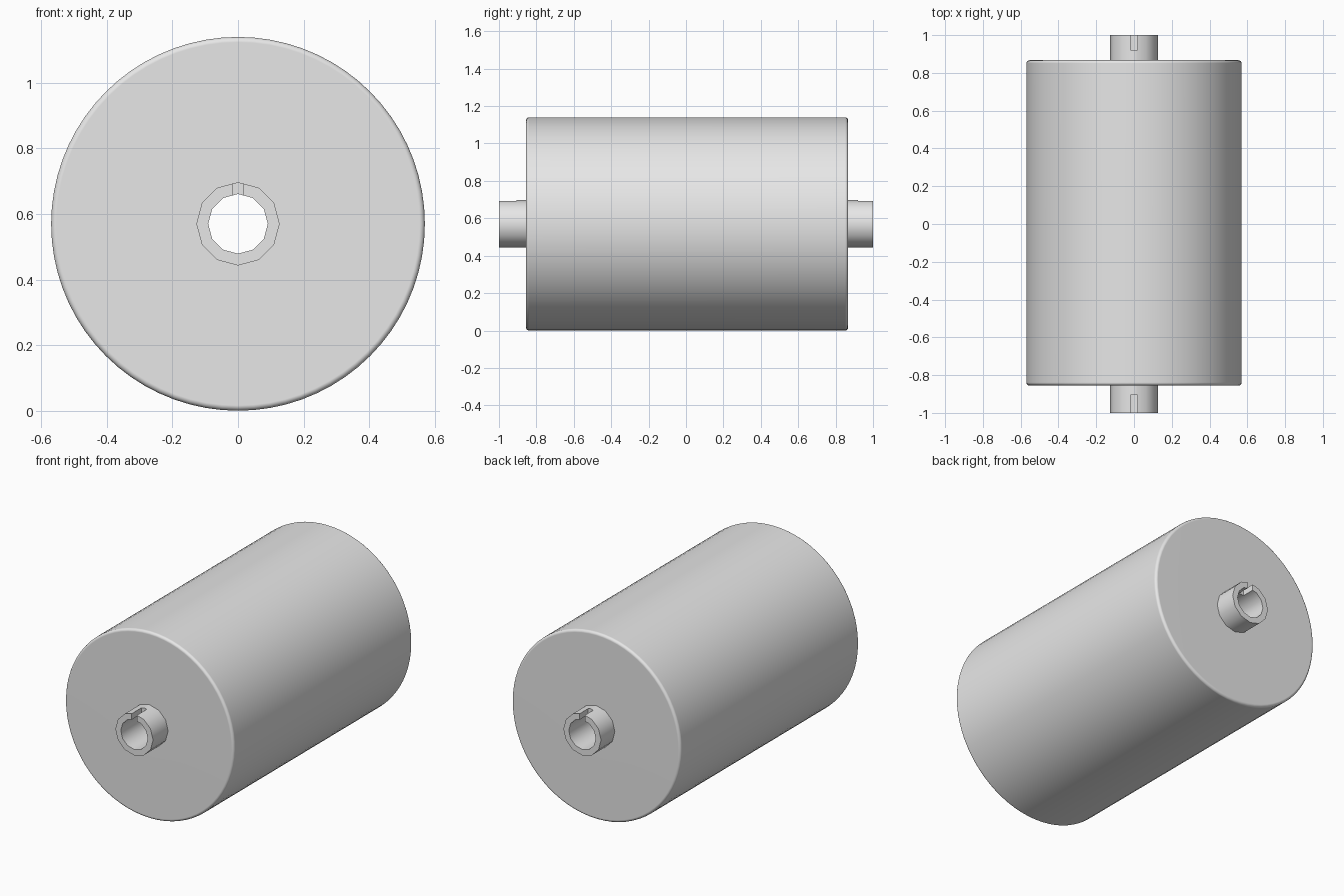
import bpy, bmesh, math

cube = bpy.data.objects.get("Cube")
if cube:
    bpy.data.objects.remove(cube, do_unlink=True)

AXIS_Z = 0.57            # height of the roller axis
RADIUS = 0.57
ROUND = 0.016            # rounding of the roller rims
FRONT, BACK = -0.855, 0.867
OUTER, BORE = 0.127, 0.091

grey = bpy.data.materials.new("plain grey")
grey.use_nodes = True
grey.diffuse_color = (0.8, 0.8, 0.8, 1)
grey.node_tree.nodes["Principled BSDF"].inputs["Base Color"].default_value = (0.8, 0.8, 0.8, 1)


def add_object(name, bm):
    bmesh.ops.recalc_face_normals(bm, faces=bm.faces)
    mesh = bpy.data.meshes.new(name)
    bm.to_mesh(mesh)
    bm.free()
    mesh.materials.append(grey)
    obj = bpy.data.objects.new(name, mesh)
    bpy.context.collection.objects.link(obj)
    return obj


def lathe(name, profile, sides):
    """Turn a closed (radius, y) profile around the roller axis."""
    bm = bmesh.new()
    rings = []
    for i in range(sides):
        a = math.tau * i / sides
        rings.append([bm.verts.new((r * math.cos(a), y, AXIS_Z + r * math.sin(a)))
                      for r, y in profile])
    n = len(profile)
    for i in range(sides):
        a, b = rings[i], rings[(i + 1) % sides]
        for j in range(n):
            k = (j + 1) % n
            bm.faces.new((a[j], a[k], b[k], b[j]))
    return add_object(name, bm)


def smooth(obj, degrees):
    bpy.ops.object.select_all(action='DESELECT')
    obj.select_set(True)
    bpy.context.view_layer.objects.active = obj
    bpy.ops.object.shade_smooth_by_angle(angle=math.radians(degrees))


# Roller body with rounded rims
steps = 4
arc = [math.pi / 2 * i / steps for i in range(steps + 1)]
front_rim = [(RADIUS - ROUND + ROUND * math.sin(a), FRONT + ROUND - ROUND * math.cos(a))
             for a in arc]
back_rim = [(RADIUS - ROUND + ROUND * math.cos(a), BACK - ROUND + ROUND * math.sin(a))
            for a in arc]
hub = 0.118
body = lathe("roller_body", [(hub, FRONT)] + front_rim + back_rim + [(hub, BACK)], 72)
smooth(body, 40)
body.modifiers.new("even_normals", 'WEIGHTED_NORMAL').keep_sharp = True

# Hollow shaft running through the roller
shaft = lathe("hollow_shaft", [(BORE, -1), (OUTER, -1), (OUTER, 1), (BORE, 1)], 12)

# Key slots in the top of both shaft ends
for name, inner, outer in (("front_slot_cutter", -0.905, -1.1),
                           ("back_slot_cutter", 0.92, 1.1)):
    bm = bmesh.new()
    bmesh.ops.create_cube(bm, size=1)
    bmesh.ops.scale(bm, vec=(0.035, abs(outer - inner), 0.15), verts=bm.verts)
    bmesh.ops.translate(bm, vec=(0, (inner + outer) / 2, AXIS_Z + 0.125), verts=bm.verts)
    cutter = add_object(name, bm)
    cutter.hide_render = True
    cutter.hide_set(True)
    cut = shaft.modifiers.new(name, 'BOOLEAN')
    cut.operation = 'DIFFERENCE'
    cut.solver = 'EXACT'
    cut.object = cutter

# Bake the slots so the smoothing sees the final edges
graph = bpy.context.evaluated_depsgraph_get()
baked = bpy.data.meshes.new_from_object(shaft.evaluated_get(graph))
shaft.modifiers.clear()
shaft.data = baked
for name in ("front_slot_cutter", "back_slot_cutter"):
    bpy.data.objects.remove(bpy.data.objects[name], do_unlink=True)
smooth(shaft, 40)
